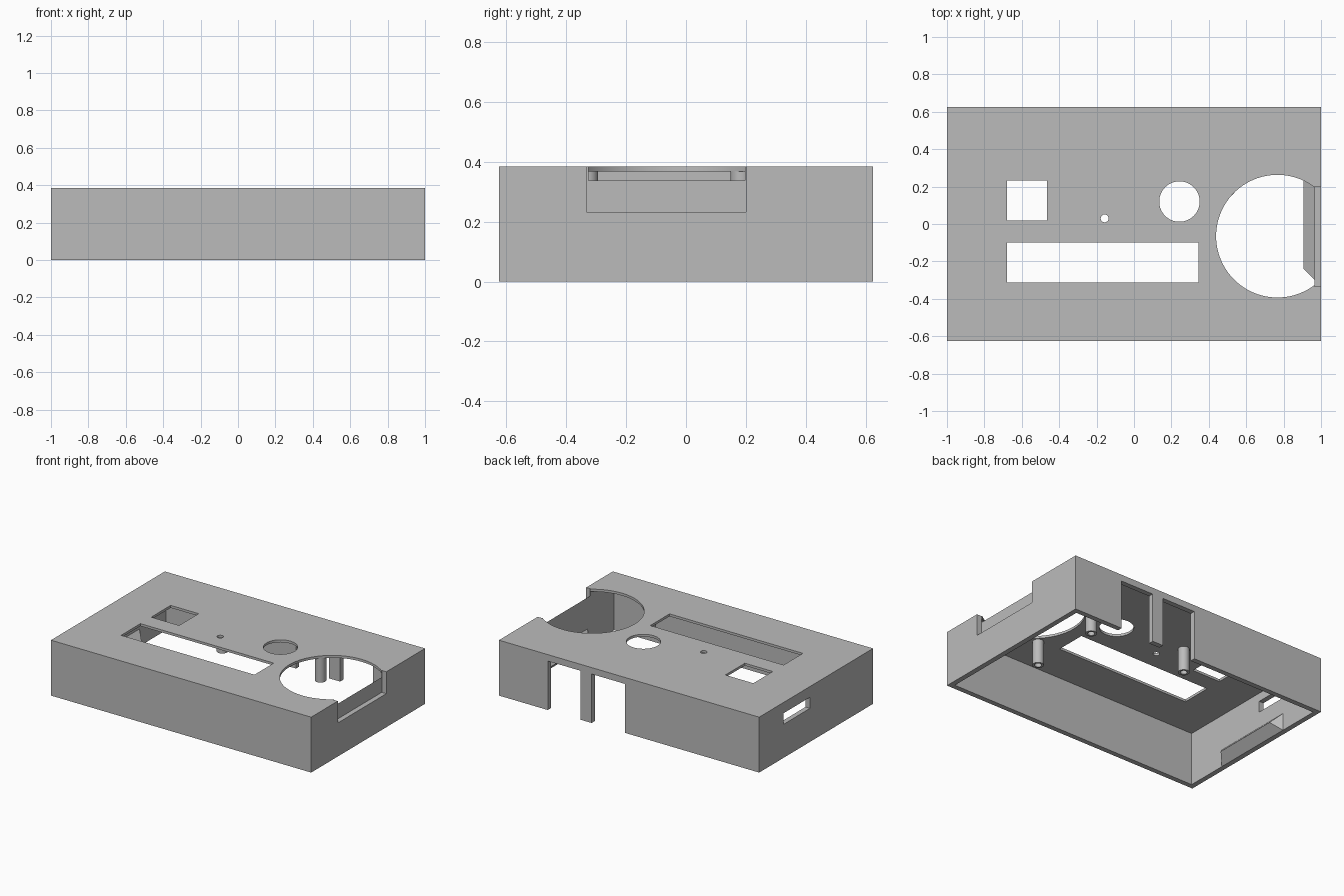
import bpy
import bmesh
from mathutils import Matrix, Vector

cube = bpy.data.objects.get("Cube")
if cube:
    bpy.data.objects.remove(cube, do_unlink=True)

grey = bpy.data.materials.new("plain grey")
grey.use_nodes = True
GREY = (0.5, 0.5, 0.5, 1)
grey.diffuse_color = GREY
grey.node_tree.nodes["Principled BSDF"].inputs["Base Color"].default_value = GREY

HX, HY, H = 1.0, 0.625, 0.385     # outer half sizes and height
WALL, ROOF = 0.035, 0.368         # wall thickness, underside of the top plate


def finish(name, bm):
    bmesh.ops.recalc_face_normals(bm, faces=bm.faces)
    mesh = bpy.data.meshes.new(name)
    bm.to_mesh(mesh)
    bm.free()
    mesh.materials.append(grey)
    obj = bpy.data.objects.new(name, mesh)
    bpy.context.collection.objects.link(obj)
    return obj


def box(name, x, y, z):
    """Box from (low, high) ranges."""
    bm = bmesh.new()
    size = Vector((x[1] - x[0], y[1] - y[0], z[1] - z[0]))
    mid = Vector((sum(x), sum(y), sum(z))) / 2
    bmesh.ops.create_cube(bm, size=1, matrix=Matrix.Translation(mid) @ Matrix.Diagonal(size).to_4x4())
    return finish(name, bm)


def rod(name, x, y, radius, z, sides=32):
    bm = bmesh.new()
    bmesh.ops.create_cone(bm, cap_ends=True, segments=sides, radius1=radius, radius2=radius,
                          depth=z[1] - z[0], matrix=Matrix.Translation((x, y, sum(z) / 2)))
    return finish(name, bm)


def cut(target, cutter):
    cutter.hide_render = True
    mod = target.modifiers.new("cut", 'BOOLEAN')
    mod.operation = 'DIFFERENCE'
    mod.solver = 'EXACT'
    mod.object = cutter
    bpy.context.view_layer.objects.active = target
    bpy.ops.object.modifier_apply(modifier=mod.name)
    bpy.data.objects.remove(cutter, do_unlink=True)


def smooth(obj):
    bpy.ops.object.select_all(action='DESELECT')
    obj.select_set(True)
    bpy.context.view_layer.objects.active = obj
    bpy.ops.object.shade_smooth_by_angle()


# Hollow case, open underneath
case = box("case_shell", (-HX, HX), (-HY, HY), (0, H))
cut(case, box("cavity", (WALL - HX, HX - WALL), (WALL - HY, HY - WALL), (-0.1, ROOF)))

# Openings in the top plate
through = (ROOF - 0.03, H + 0.1)
cut(case, box("square_window", (-0.68, -0.465), (0.018, 0.232), through))
cut(case, box("display_window", (-0.68, 0.345), (-0.312, -0.1), through))
cut(case, rod("button_hole", 0.243, 0.12, 0.108, through, 64))
cut(case, rod("pin_hole", -0.157, 0.03, 0.021, through))
cut(case, rod("dial_hole", 0.767, -0.065, 0.328, through, 96))

# Openings in the side and back walls
cut(case, box("dial_slot", (HX - WALL, HX + 0.1), (-0.333, 0.2), (0.233, H + 0.1)))
cut(case, box("side_port", (-HX - 0.1, -HX + 0.06), (0.066, 0.36), (0.233, 0.31)))
cut(case, box("back_notch", (0.033, 0.625), (HY - 0.06, HY + 0.1), (-0.1, 0.34)))
smooth(case)

# Upright bar that divides the back notch
box("notch_bar", (0.288, 0.372), (HY - WALL, HY), (0, 0.341))

# Hollow screw posts under the top plate
for label, x, y in (("front_left", 0.505, -0.33), ("back_left", 0.505, 0.185), ("back_right", -0.25, 0.185)):
    post = rod(label + "_screw_post", x, y, 0.036, (0.2, ROOF + 0.002))
    cut(post, rod("bore", x, y, 0.022, (0.1, ROOF - 0.01)))
    smooth(post)

# Hip-shaped snap ridges low on the inner side walls
DEPTH, HALF = 0.06, 0.297
for label, side in (("left", 1), ("right", -1)):
    bm = bmesh.new()
    wall_x, tip_x = side * (HX - WALL), side * (HX - WALL - DEPTH)
    low = [bm.verts.new((wall_x, s * HALF, 0)) for s in (-1, 1)]
    high = [bm.verts.new((wall_x, s * HALF, 2 * DEPTH)) for s in (-1, 1)]
    tip = [bm.verts.new((tip_x, s * (HALF - DEPTH), DEPTH)) for s in (-1, 1)]
    bm.faces.new((low[0], low[1], tip[1], tip[0]))
    bm.faces.new((high[0], high[1], tip[1], tip[0]))
    bm.faces.new((low[0], low[1], high[1], high[0]))
    for i in range(2):
        bm.faces.new((low[i], high[i], tip[i]))
    finish(label + "_snap_ridge", bm)
